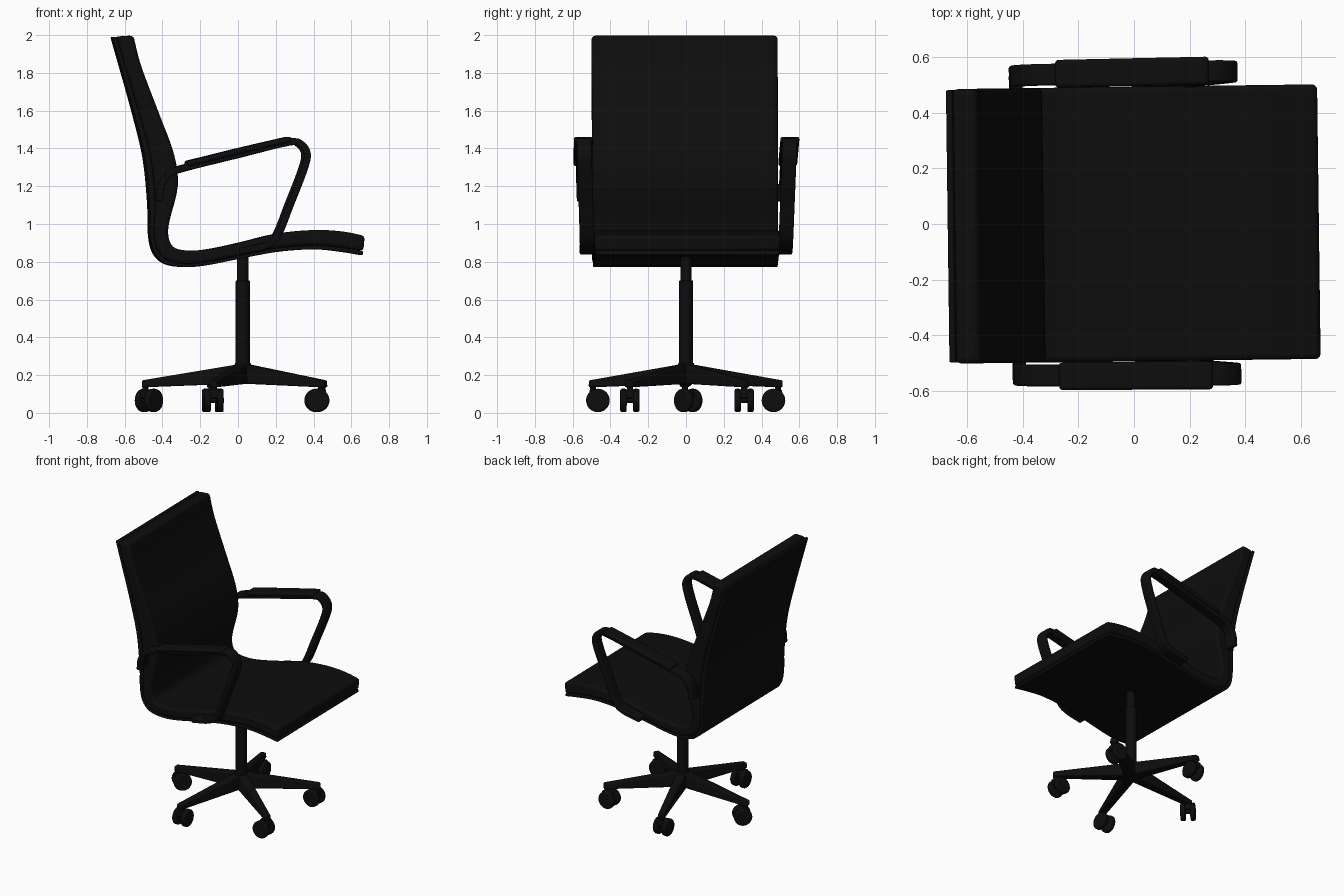
import bpy, bmesh, math
from mathutils import Vector, Matrix

if "Cube" in bpy.data.objects:
    bpy.data.objects.remove(bpy.data.objects["Cube"])

TURN = 0.013          # the whole chair is turned slightly about z
COLUMN_X = 0.026


def material(name, value):
    m = bpy.data.materials.new(name)
    m.use_nodes = True
    m.diffuse_color = (value, value, value, 1)
    m.node_tree.nodes["Principled BSDF"].inputs["Base Color"].default_value = (value, value, value, 1)
    return m


black = material("black", 0.004)


def finish(name, bm, bevel=0.0, segments=3):
    bmesh.ops.recalc_face_normals(bm, faces=bm.faces)
    mesh = bpy.data.meshes.new(name)
    bm.to_mesh(mesh)
    bm.free()
    obj = bpy.data.objects.new(name, mesh)
    bpy.context.collection.objects.link(obj)
    mesh.materials.append(black)
    obj.rotation_euler.z = TURN
    if bevel:
        mod = obj.modifiers.new("soft edges", "BEVEL")
        mod.width, mod.segments = bevel, segments
        mod.limit_method, mod.angle_limit = "ANGLE", math.radians(50)
    bpy.ops.object.select_all(action="DESELECT")
    obj.select_set(True)
    bpy.context.view_layer.objects.active = obj
    bpy.ops.object.shade_smooth_by_angle(angle=math.radians(40))
    return obj


def spline(points, steps=4):
    """Smooth curve through the given points."""
    p = [Vector(q) for q in points]
    p = [2 * p[0] - p[1]] + p + [2 * p[-1] - p[-2]]
    out = []
    for a, b, c, d in zip(p, p[1:], p[2:], p[3:]):
        for i in range(steps):
            t = i / steps
            out.append(0.5 * (2 * b + (c - a) * t + (2 * a - 5 * b + 4 * c - d) * t * t
                              + (3 * b - a - 3 * c + d) * t ** 3))
    return out + [p[-2]]


def slab(name, one, two, y0, y1, bevel, lean=0.0):
    """Solid between two side-view curves, spanning y0 to y1."""
    bm = bmesh.new()
    rings = []
    for a, b in zip(one, two):
        rings.append([bm.verts.new((p.x, y + lean * (p.y - 1.4), p.y))
                      for p, y in ((a, y0), (b, y0), (b, y1), (a, y1))])
    for r, s in zip(rings, rings[1:]):
        for i in range(4):
            j = (i + 1) % 4
            bm.faces.new((r[i], r[j], s[j], s[i]))
    bm.faces.new(rings[0])
    bm.faces.new(rings[-1])
    return finish(name, bm, bevel)


def band(points, thickness):
    """Two curves either side of a centre line."""
    c = spline(points)
    one, two = [], []
    for i, p in enumerate(c):
        t = (c[min(i + 1, len(c) - 1)] - c[max(i - 1, 0)]).normalized()
        n = Vector((-t.y, t.x)) * thickness / 2
        one.append(p + n)
        two.append(p - n)
    return one, two


def cylinder(bm, r1, r2, depth, matrix, sides=32):
    bmesh.ops.create_cone(bm, cap_ends=True, segments=sides, radius1=r1, radius2=r2,
                          depth=depth, matrix=matrix)


# Seat and back: one continuous shell with a thick pad on it
outer = spline([(-.67, 1.99), (-.63, 1.85), (-.56, 1.6), (-.5, 1.35), (-.475, 1.1), (-.472, .95),
                (-.45, .85), (-.39, .79), (-.29, .772), (-.18, .78), (0, .815), (.2, .852),
                (.4, .866), (.55, .852), (.655, .835)])
inner = spline([(-.56, 1.998), (-.52, 1.84), (-.43, 1.6), (-.345, 1.37), (-.325, 1.2), (-.368, 1.02),
                (-.375, .94), (-.35, .88), (-.28, .86), (-.17, .865), (0, .9), (.2, .948),
                (.4, .968), (.55, .96), (.665, .937)])
HALF = 0.4925
seam = [a.lerp(b, 0.2) for a, b in zip(outer, inner)]
slab("seat_shell", outer, seam, -HALF + .004, HALF - .004, 0.006)
slab("seat_pad", seam, inner, -HALF, HALF, 0.018)

# Armrests: bent flat band with a pad on top
loop = [(-.425, 1.12), (-.415, 1.2), (-.375, 1.26), (-.3, 1.293), (0, 1.368), (.26, 1.432), (.325, 1.425),
        (.36, 1.37), (.34, 1.28), (.27, 1.1), (.205, .94), (.14, .885), (.0, .855)]
rest = [(-.275, 1.318), (0, 1.386), (.275, 1.45)]
for side, label in ((1, "left"), (-1, "right")):
    slab(label + "_arm_band", *band(loop, .036), side * .505, side * .582, 0.008, side * .035)
    slab(label + "_arm_pad", *band(rest, .03), side * .495, side * .595, 0.012, side * .035)
    # Brackets joining the band to the back and the seat edge
    for part, ends in (("back", [(-.427, 1.12), (-.41, 1.21)]), ("seat", [(.0, .855), (.14, .887)])):
        slab(f"{label}_{part}_bracket", *band(ends, .034), side * .46, side * .54, 0.006)

# Gas lift column
for name, r, low, high in (("column_tube", .038, .18, .7), ("column_rod", .03, .68, .86)):
    bm = bmesh.new()
    cylinder(bm, r, r, high - low, Matrix.Translation((COLUMN_X, 0, (low + high) / 2)))
    finish(name, bm, 0.004)

bm = bmesh.new()
cylinder(bm, .06, .042, .11, Matrix.Translation((COLUMN_X, 0, .21)))
finish("base_hub", bm, 0.006)

# Five tapered legs, each with a twin wheel caster; yaw is the rolling direction
yaws = [math.pi / 4, math.pi / 2, math.pi, math.pi, -math.pi / 2]
for k, yaw in enumerate(yaws):
    angle = math.pi - k * math.tau / 5
    place = Matrix.Translation((COLUMN_X, 0, 0)) @ Matrix.Rotation(angle, 4, "Z")
    bm = bmesh.new()
    rings = []
    for x, half, low, high in ((.02, .042, .155, .258), (.535, .024, .135, .172)):
        rings.append([bm.verts.new(place @ Vector(v)) for v in
                      ((x, -half, low), (x, half, low), (x, half * .8, high), (x, -half * .8, high))])
    bmesh.ops.bridge_loops(bm, edges=[bm.edges.new((r[i], r[(i + 1) % 4])) for r in rings for i in range(4)])
    for r in rings:
        bm.faces.new(r)
    finish(f"base_leg_{k + 1}", bm, 0.008)

    stem = place @ Vector((.515, 0, 0))
    if k in (1, 4):
        yaw = -yaw if stem.y > 0 else abs(yaw)
    spot = Matrix.Translation(stem) @ Matrix.Rotation(yaw, 4, "Z")
    bm = bmesh.new()
    axle = Matrix.Rotation(math.pi / 2, 4, "X")
    for y in (-.034, .034):
        cylinder(bm, .062, .062, .034, spot @ Matrix.Translation((.025, y, .066)) @ axle)
    finish(f"caster_wheels_{k + 1}", bm, 0.01)
    bm = bmesh.new()
    cylinder(bm, .016, .016, .06, spot @ Matrix.Translation((0, 0, .13)), 16)
    cylinder(bm, .014, .014, .08, spot @ Matrix.Translation((.025, 0, .066)) @ axle, 16)
    bmesh.ops.create_cube(bm, size=1, matrix=spot @ Matrix.Translation((.015, 0, .1))
                          @ Matrix.Diagonal((.07, .06, .045, 1)))
    finish(f"caster_fork_{k + 1}", bm, 0.006)
